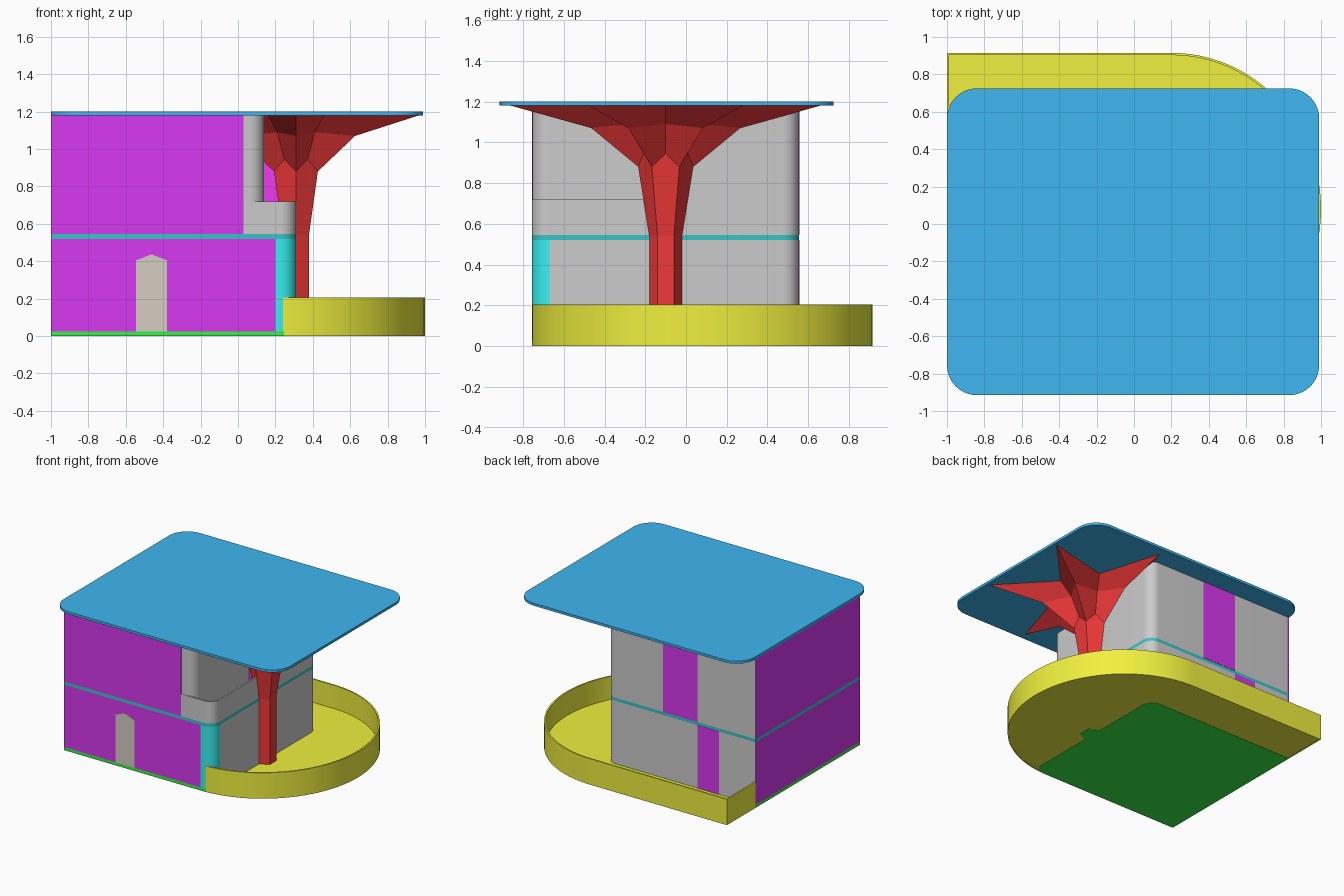
import bpy, bmesh
from math import radians, sin, cos, pi
from mathutils import Vector

if "Cube" in bpy.data.objects:
    bpy.data.objects.remove(bpy.data.objects["Cube"])


def material(name, rgb):
    m = bpy.data.materials.new(name)
    m.diffuse_color = (*rgb, 1)
    m.use_nodes = True
    m.node_tree.nodes["Principled BSDF"].inputs["Base Color"].default_value = m.diffuse_color
    return m


PURPLE = material("purple", (0.68, 0.04, 0.87))
MAGENTA = material("magenta", (0.87, 0.04, 0.87))
TEAL = material("teal", (0.04, 0.55, 0.58))
CYAN = material("cyan", (0.04, 0.87, 0.87))
BLUE = material("blue", (0.05, 0.47, 0.87))
YELLOW = material("yellow", (0.87, 0.87, 0.05))
GREEN = material("green", (0.04, 0.87, 0.06))
RED = material("red", (0.87, 0.04, 0.04))
TAN = material("tan", (0.66, 0.61, 0.54))


def build(name, verts, faces, mat=None, smooth=False):
    me = bpy.data.meshes.new(name)
    me.from_pydata(verts, [], faces)
    bm = bmesh.new()
    bm.from_mesh(me)
    bmesh.ops.recalc_face_normals(bm, faces=bm.faces)
    bm.to_mesh(me)
    bm.free()
    ob = bpy.data.objects.new(name, me)
    bpy.context.collection.objects.link(ob)
    if mat:
        me.materials.append(mat)
    if smooth:
        bpy.ops.object.select_all(action='DESELECT')
        ob.select_set(True)
        bpy.context.view_layer.objects.active = ob
        bpy.ops.object.shade_smooth_by_angle(angle=radians(30))
    return ob


def rounded(corners, steps=10):
    """Outline from (x, y[, radius]) corners, with right-angle corners rounded."""
    out, n = [], len(corners)
    for i, c in enumerate(corners):
        p = Vector(c[:2])
        if len(c) < 3:
            out.append(tuple(p))
            continue
        a = (Vector(corners[i - 1][:2]) - p).normalized() * c[2]
        b = (Vector(corners[(i + 1) % n][:2]) - p).normalized() * c[2]
        for k in range(steps + 1):
            t = k / steps * pi / 2
            out.append(tuple(p + a * (1 - sin(t)) + b * (1 - cos(t))))
    return out


def prism(name, outline, z0, z1, mat=None):
    n = len(outline)
    verts = [(x, y, z) for z in (z0, z1) for x, y in outline]
    faces = [tuple(range(n)), tuple(range(n, 2 * n))]
    faces += [(i, (i + 1) % n, (i + 1) % n + n, i + n) for i in range(n)]
    return build(name, verts, faces, mat, smooth=True)


def box(name, x0, x1, y0, y1, z0, z1, mat):
    return prism(name, [(x0, y0), (x1, y0), (x1, y1), (x0, y1)], z0, z1, mat)


# Building plan, main levels
L, R, F, B = -1.0, 0.31, -0.755, 0.555
Z1, Z2, TOP = 0.52, 0.545, 1.18
plan = rounded([(L, F), (R, F, 0.08), (R, B, 0.08), (L, B)])

# Base slab with the column foot, lower storey and floor band
prism("base_slab", plan, 0, 0.025, GREEN)
prism("column_foot", [(R + 0.09 * cos(radians(30 + 60 * i)), -0.1 + 0.09 * sin(radians(30 + 60 * i)))
                      for i in range(6)], 0, 0.015, GREEN)
body = rounded([(L + 0.003, F + 0.003), (R, F + 0.003, 0.08), (R, B, 0.08), (L + 0.003, B)])
prism("lower_storey", body, 0.02, Z1, None)
prism("floor_band", plan, Z1, Z2, TEAL)

# Upper storey with a recessed corner balcony
prism("upper_storey", rounded([(L + 0.003, F + 0.002), (0.14, F + 0.002, 0.08), (0.14, -0.06), (R, -0.06),
                               (R, B, 0.08), (L + 0.003, B)]), Z2, TOP)
T = 0.012
prism("balcony_parapet", rounded([(0.03, F), (R, F, 0.08), (R, -0.06), (R - T, -0.06),
                                  (R - T, F + T, 0.08 - T), (0.03, F + T)]), Z2, 0.72)
box("balcony_door_wall", 0.14, R - 0.002, -0.063, -0.055, Z2, TOP, MAGENTA)

# Coloured wall panels
box("left_wall_lower", L, L + T, F, B, 0.025, Z1, PURPLE)
box("left_wall_upper", L, L + T, F, B, Z2, TOP, PURPLE)
box("front_wall_lower", L, 0.2, F, F + T, 0.025, Z1, PURPLE)
box("front_wall_upper", L, 0.03, F, F + T, Z2, TOP, PURPLE)
box("back_window_lower", -0.68, -0.49, B - T, B + 0.002, 0.02, Z1, PURPLE)
box("back_window_upper", -0.49, -0.19, B - T, B + 0.002, Z2, TOP, PURPLE)

# Curved corner window
prism("corner_window", rounded([(0.2, F), (R + 0.001, F, 0.085), (R + 0.001, -0.67), (R - T, -0.67),
                                (R - T, F + T, 0.07), (0.2, F + T)]), 0.025, Z1, CYAN)

# Pointed front door
door = [(-0.545, 0.025), (-0.38, 0.025), (-0.38, 0.405), (-0.4625, 0.437), (-0.545, 0.405)]
dv = [(x, y, z) for y in (F - 0.002, F + 0.005) for x, z in door]
build("front_door", dv, [(0, 1, 2, 3, 4), (5, 6, 7, 8, 9)] +
      [(i, (i + 1) % 5, (i + 1) % 5 + 5, i + 5) for i in range(5)], TAN)


# Terrace: floor and thin rim wall sweeping round the right side and the back
def sweep(inset):
    arc = [(0.2 + (0.8 - inset) * cos(t), 0.08 + (0.835 - inset) * sin(t))
           for t in (-pi / 2 + pi * i / 48 for i in range(49))]
    return arc + [(L + inset, 0.915 - inset), (L + inset, B)]


prism("terrace_floor", sweep(0.003) + [(-0.9, B - 0.05), (0.18, B - 0.05), (0.18, F + 0.05)], 0.002, 0.02, YELLOW)
prism("terrace_wall", sweep(0) + sweep(T)[::-1], 0, 0.205, YELLOW)

# Branching column: six arms, rings of (tip radius, tip z, valley radius, valley z)
rings = [(0.08, 0.01, 0.0693, 0.01), (0.08, 0.54, 0.0693, 0.54), (0.135, 0.88, 0.125, 0.945),
         (0.365, 1.07, 0.2, 1.09), (0.76, TOP, 0.3, TOP)]
cv = []
for rt, zt, rv, zv in rings:
    for k in range(12):
        r, z = (rv, zv) if k % 2 == 0 else (rt, zt)
        a = radians(30 * k)
        cv.append((R + r * cos(a), -0.1 + r * sin(a), z))
cf = [tuple(range(12)), tuple(range(48, 60))]
for j in range(4):
    for k in range(12):
        a, b = j * 12 + k, j * 12 + (k + 1) % 12
        cf.append((a, b, b + 12, a + 12))
build("branching_column", cv, cf, RED)

# Flat roof
prism("roof", rounded([(-1, -0.915, 0.16), (0.99, -0.915, 0.16), (0.99, 0.725, 0.16), (-1, 0.725, 0.16)]),
      TOP, 1.2, BLUE)
